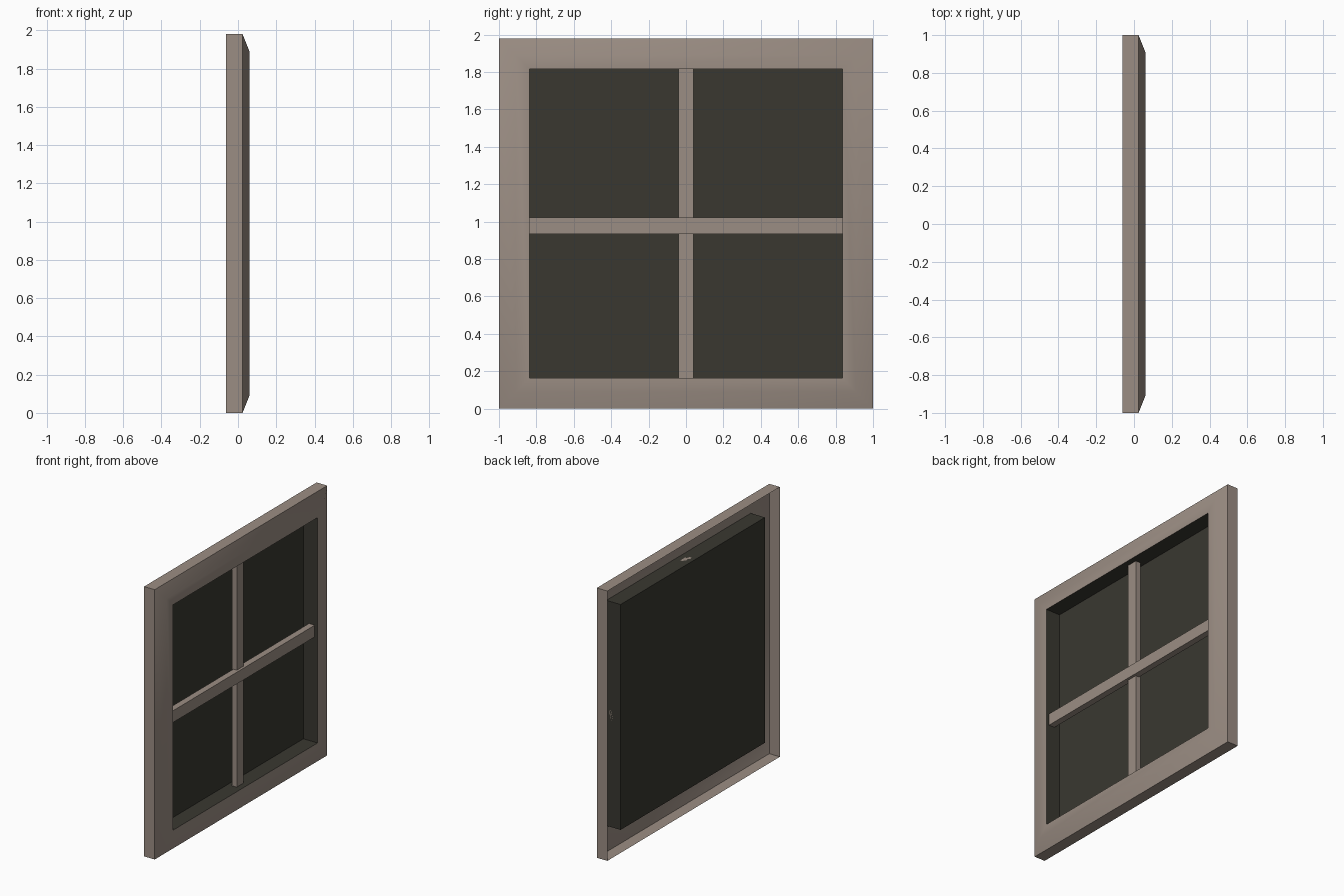
import bpy, bmesh, math

cube = bpy.data.objects.get("Cube")
if cube:
    bpy.data.objects.remove(cube, do_unlink=True)

MID = 0.99             # height of the window centre
HALF_Y, HALF_Z = 1.0, 0.99


def material(name, rgb):
    mat = bpy.data.materials.new(name)
    mat.use_nodes = True
    mat.diffuse_color = (*rgb, 1)
    mat.node_tree.nodes["Principled BSDF"].inputs["Base Color"].default_value = (*rgb, 1)
    return mat


def finish(name, bm, mat):
    mesh = bpy.data.meshes.new(name)
    bm.to_mesh(mesh)
    bm.free()
    mesh.materials.append(mat)
    obj = bpy.data.objects.new(name, mesh)
    bpy.context.collection.objects.link(obj)
    return obj


def nested_rings(name, steps, mat, capped=False):
    """Join rectangular rings, each given as (x, inset from the outer edge)."""
    bm = bmesh.new()
    rings = []
    for x, inset in steps:
        y, z = HALF_Y - inset, HALF_Z - inset
        rings.append([bm.verts.new((x, sy * y, MID + sz * z))
                      for sy, sz in ((-1, -1), (1, -1), (1, 1), (-1, 1))])
    for a, b in zip(rings, rings[1:]):
        for i in range(4):
            j = (i + 1) % 4
            bm.faces.new((a[i], a[j], b[j], b[i]))
    if capped:
        bm.faces.new(rings[-1])
    return finish(name, bm, mat)


def bar(name, x0, x1, width, height, z, mat):
    bm = bmesh.new()
    bmesh.ops.create_cube(bm, size=1)
    bmesh.ops.scale(bm, vec=(x1 - x0, width, height), verts=bm.verts)
    bmesh.ops.translate(bm, vec=((x0 + x1) / 2, 0, z), verts=bm.verts)
    return finish(name, bm, mat)


wood = material("taupe wood", (0.33, 0.27, 0.23))
pane = material("dark pane", (0.041, 0.039, 0.030))

# Hollow frame: side wall, sloped edge, flat face
frame = nested_rings("window_frame",
                     [(-0.062, 0), (0.024, 0), (0.06, 0.09), (0.06, 0.163)], wood)

# Recessed tray behind the opening, open to the face
nested_rings("pane_recess", [(0.06, 0.163), (-0.055, 0.163)], pane, capped=True)

# Crossing bars, the horizontal one standing proud
bar("vertical_bar", -0.022, 0.018, 0.08, 1.654, MID, wood)
bar("horizontal_bar", -0.01, 0.037, 1.674, 0.086, 0.978, wood)

# Soft shading across the sloped face
bpy.ops.object.select_all(action='DESELECT')
frame.select_set(True)
bpy.context.view_layer.objects.active = frame
bpy.ops.object.shade_smooth_by_angle(angle=math.radians(35))
